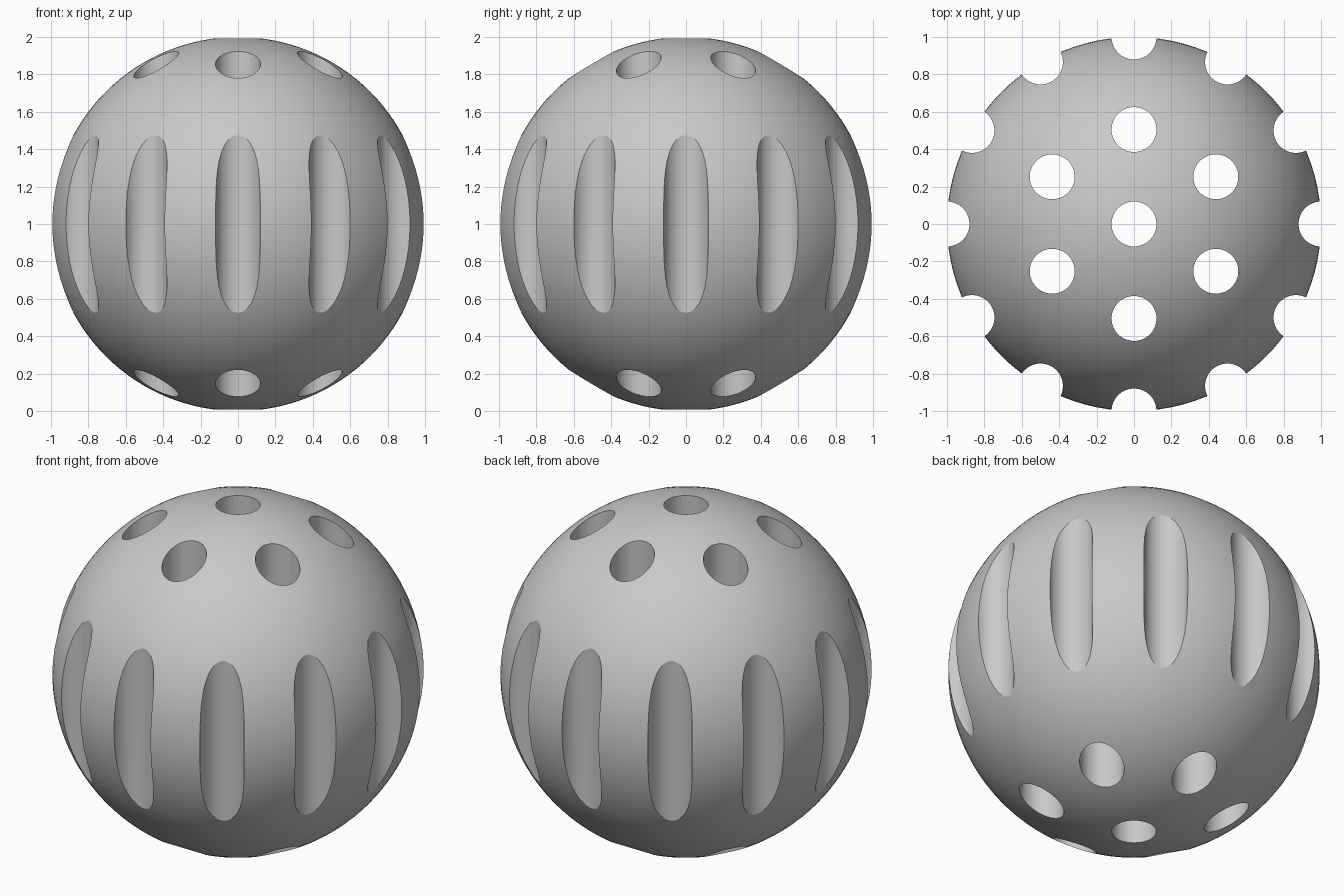
import bpy, bmesh, math
from mathutils import Matrix

if "Cube" in bpy.data.objects:
    bpy.data.objects.remove(bpy.data.objects["Cube"])

HOLE_R = 0.12


def new_object(name, bm):
    mesh = bpy.data.meshes.new(name)
    bm.to_mesh(mesh)
    bm.free()
    obj = bpy.data.objects.new(name, mesh)
    bpy.context.collection.objects.link(obj)
    return obj


def ring(count, radius):
    return [(radius * math.sin(math.tau * i / count),
             radius * math.cos(math.tau * i / count)) for i in range(count)]


# Solid round ball
bm = bmesh.new()
bmesh.ops.create_uvsphere(bm, u_segments=96, v_segments=64, radius=1,
                          matrix=Matrix.Translation((0, 0, 1)))
ball = new_object("ball", bm)

# Vertical drills: centre hole, ring of six holes, twelve side grooves
bm = bmesh.new()
for x, y in [(0, 0)] + ring(6, 0.505) + ring(12, 1.0):
    bmesh.ops.create_cone(bm, cap_ends=True, segments=64, radius1=HOLE_R,
                          radius2=HOLE_R, depth=2.6,
                          matrix=Matrix.Translation((x, y, 1)))
drills = new_object("hole_cutters", bm)
drills.hide_render = True

# Cut the holes and grooves
cut = ball.modifiers.new("holes", 'BOOLEAN')
cut.operation = 'DIFFERENCE'
cut.solver = 'EXACT'
cut.object = drills
bpy.context.view_layer.objects.active = ball
ball.select_set(True)
bpy.ops.object.modifier_apply(modifier=cut.name)
bpy.data.objects.remove(drills)

# Smooth shading with crisp hole rims
bpy.ops.object.shade_smooth_by_angle(angle=math.radians(22))

# Grey plastic
grey = bpy.data.materials.new("grey plastic")
grey.diffuse_color = (0.58, 0.58, 0.58, 1)
grey.use_nodes = True
grey.node_tree.nodes["Principled BSDF"].inputs["Base Color"].default_value = grey.diffuse_color
ball.data.materials.clear()
ball.data.materials.append(grey)
